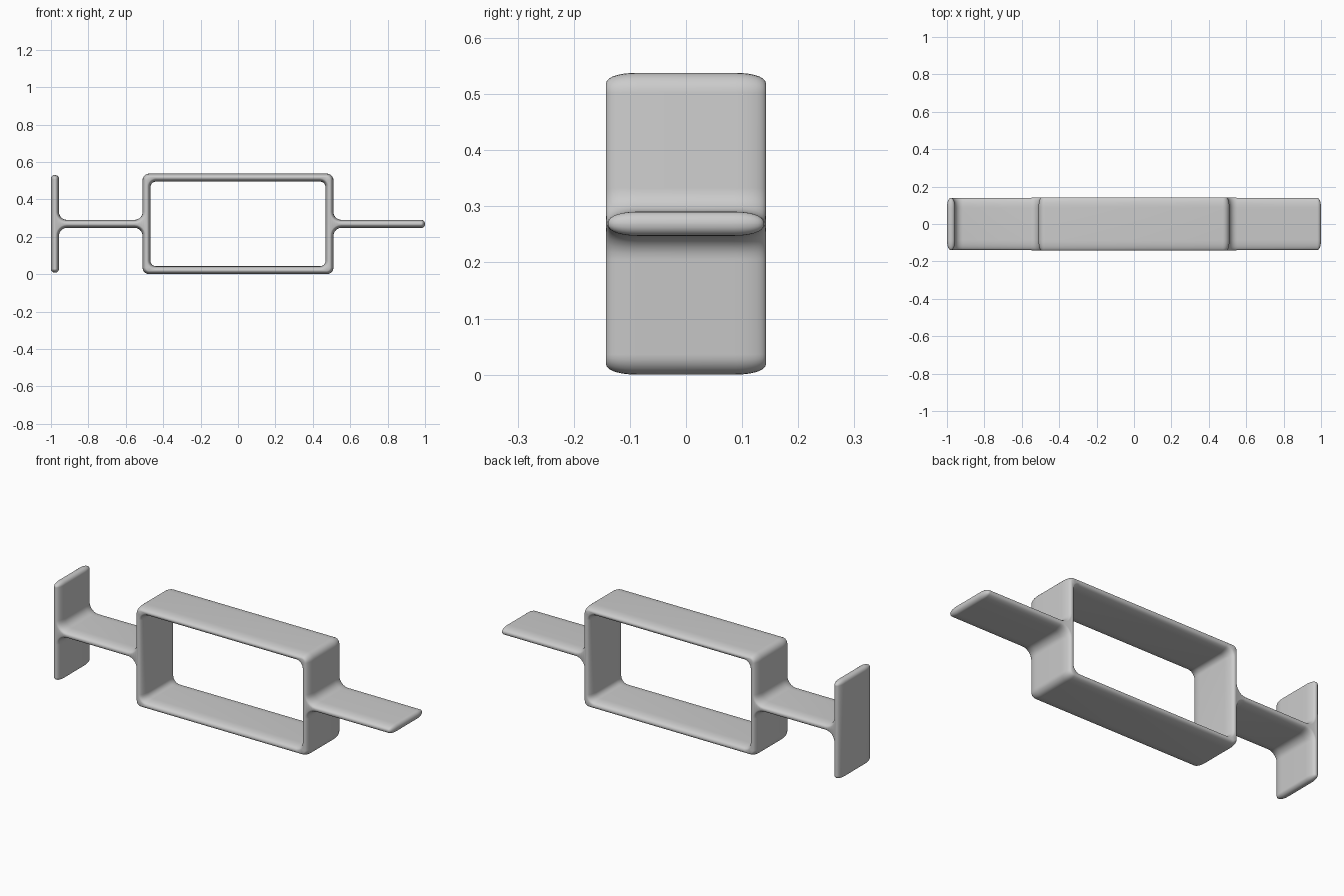
import bpy, bmesh, math
from mathutils import Vector

if "Cube" in bpy.data.objects:
    bpy.data.objects.remove(bpy.data.objects["Cube"])

HALF = 0.0215        # half the wall thickness
MID = 0.269          # height of the tabs
WALL_X = 0.489       # centreline of the frame's side walls
STEPS = 6            # segments per rounded corner


def rounded(corners):
    """Turn right-angled (x, z, radius) corners into a rounded loop."""
    loop = []
    for i, (x, z, r) in enumerate(corners):
        p = Vector((x, z))
        a = (Vector(corners[i - 1][:2]) - p).normalized()
        b = (Vector(corners[(i + 1) % len(corners)][:2]) - p).normalized()
        for s in range(STEPS + 1):
            t = s / STEPS * math.pi / 2
            loop.append(p + r * (a + b - b * math.cos(t) - a * math.sin(t)))
    return loop


def outlines(h):
    """Outer silhouette and window for a wall of half thickness h."""
    d = HALF - h
    top = 2 * MID - HALF
    tip, end = h * 0.95, 0.53 - d
    plate = -1 + HALF
    convex, concave = 0.036 - d, 0.042 + d
    upper = [(1 - d, MID + h, tip),
             (WALL_X + h, MID + h, concave),
             (WALL_X + h, top + h, convex),
             (-WALL_X - h, top + h, convex),
             (-WALL_X - h, MID + h, concave),
             (plate + h, MID + h, concave),
             (plate + h, end, tip),
             (plate - h, end, tip)]
    lower = [(x, 2 * MID - z, r) for x, z, r in reversed(upper)]
    wx, wz = WALL_X - h, top - h
    r = 0.028 + d
    window = [(wx, wz, r), (-wx, wz, r),
              (-wx, 2 * MID - wz, r), (wx, 2 * MID - wz, r)]
    return rounded(upper + lower), rounded(window)


# Cross-section of the strip: flat in the middle, elliptical at both edges
edge = []
for i in range(9):
    t = i / 8 * math.pi * 0.47
    edge.append((0.085 + 0.054 * math.sin(t), HALF * math.cos(t) ** 0.8))
section = [(-y, h) for y, h in reversed(edge)] + edge

# Loft the silhouette and the window through the section
bm = bmesh.new()
layers = []
for y, h in section:
    rings = []
    for loop in outlines(h):
        ring = []
        for x, z in loop:
            swell = 1 + 0.03 * math.exp(-((abs(x) - WALL_X) / 0.06) ** 2)
            ring.append(bm.verts.new((x, y * swell, z)))
        rings.append(ring)
    layers.append(rings)

for low, high in zip(layers, layers[1:]):
    for a, b in zip(low, high):
        for i in range(len(a)):
            bm.faces.new((a[i - 1], a[i], b[i], b[i - 1]))

# Close the narrow front and back rims
for rings in (layers[0], layers[-1]):
    rim = [bm.edges.get((ring[i - 1], ring[i]))
           for ring in rings for i in range(len(ring))]
    bmesh.ops.triangle_fill(bm, edges=rim, use_beauty=True)
bmesh.ops.recalc_face_normals(bm, faces=bm.faces)

mesh = bpy.data.meshes.new("frame_with_tabs")
bm.to_mesh(mesh)
bm.free()
body = bpy.data.objects.new("frame_with_tabs", mesh)
bpy.context.collection.objects.link(body)

# Plain grey
grey = bpy.data.materials.new("light_grey")
grey.use_nodes = True
colour = (0.6, 0.6, 0.6, 1)
grey.diffuse_color = colour
grey.node_tree.nodes["Principled BSDF"].inputs["Base Color"].default_value = colour
mesh.materials.append(grey)

bpy.ops.object.select_all(action="DESELECT")
body.select_set(True)
bpy.context.view_layer.objects.active = body
bpy.ops.object.shade_smooth_by_angle(angle=math.radians(40))
